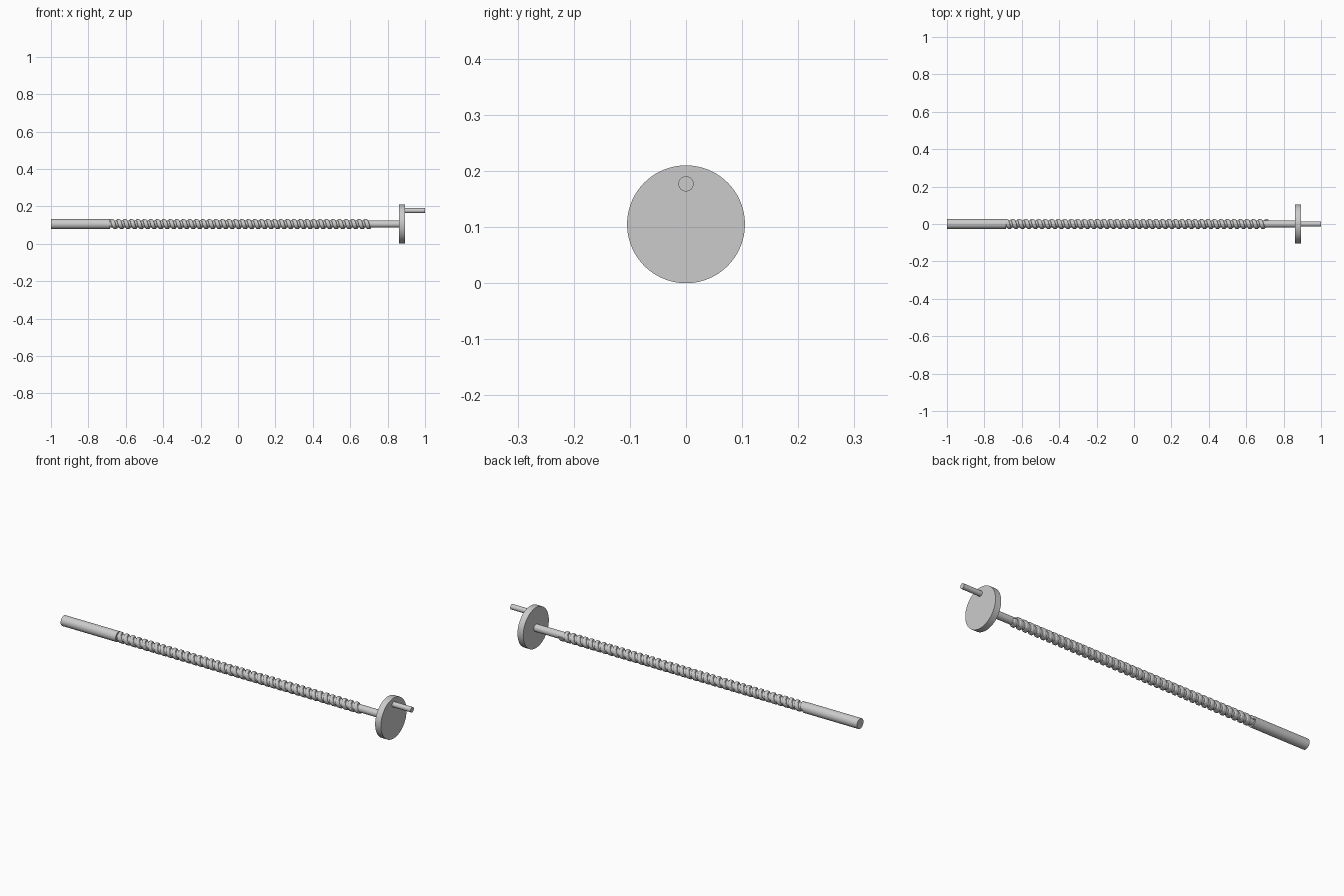
import bpy, bmesh
from math import pi, cos, sin, radians

if "Cube" in bpy.data.objects:
    bpy.data.objects.remove(bpy.data.objects["Cube"])

AXIS_Z = 0.105


def finish(obj):
    bpy.ops.object.select_all(action='DESELECT')
    obj.select_set(True)
    bpy.context.view_layer.objects.active = obj
    bpy.ops.object.shade_smooth_by_angle(angle=radians(30))


def rod(name, x0, x1, radius, z=AXIS_Z, sides=64):
    bpy.ops.mesh.primitive_cylinder_add(
        vertices=sides, radius=radius, depth=x1 - x0,
        location=((x0 + x1) / 2, 0, z), rotation=(0, pi / 2, 0))
    obj = bpy.context.object
    obj.name = name
    finish(obj)


def helix(name, x0, x1, turns, profile, steps=36):
    # sweep an (axial offset, radius) profile along a right-handed helix
    bm = bmesh.new()
    half = max(p[0] for p in profile)
    length = x1 - x0 - 2 * half
    count = turns * steps
    rings = []
    for i in range(count + 1):
        a = 2 * pi * i / steps
        x = x0 + half + length * i / count
        rings.append([bm.verts.new((x + dx, r * cos(a), AXIS_Z + r * sin(a)))
                      for dx, r in profile])
    n = len(profile)
    for r0, r1 in zip(rings, rings[1:]):
        for k in range(n):
            j = (k + 1) % n
            bm.faces.new((r0[k], r0[j], r1[j], r1[k]))
    bm.faces.new(rings[0])
    bm.faces.new(rings[-1])
    bmesh.ops.recalc_face_normals(bm, faces=bm.faces)
    mesh = bpy.data.meshes.new(name)
    bm.to_mesh(mesh)
    bm.free()
    obj = bpy.data.objects.new(name, mesh)
    bpy.context.collection.objects.link(obj)
    finish(obj)


# shaft: thick plain end and thinner core running to the wheel
rod("plain_shaft_end", -1.0, -0.685, 0.0265)
rod("shaft_core", -0.69, 0.865, 0.019)

# screw thread
helix("screw_thread", -0.695, 0.72, 40,
      [(-0.012, 0.0185), (-0.009, 0.0245), (-0.006, 0.0262),
       (0.006, 0.0262), (0.009, 0.0245), (0.012, 0.0185)])

# hand wheel and crank pin
rod("hand_wheel", 0.861, 0.894, 0.105, sides=96)
rod("crank_pin", 0.89, 1.0, 0.0135, z=0.177, sides=48)
